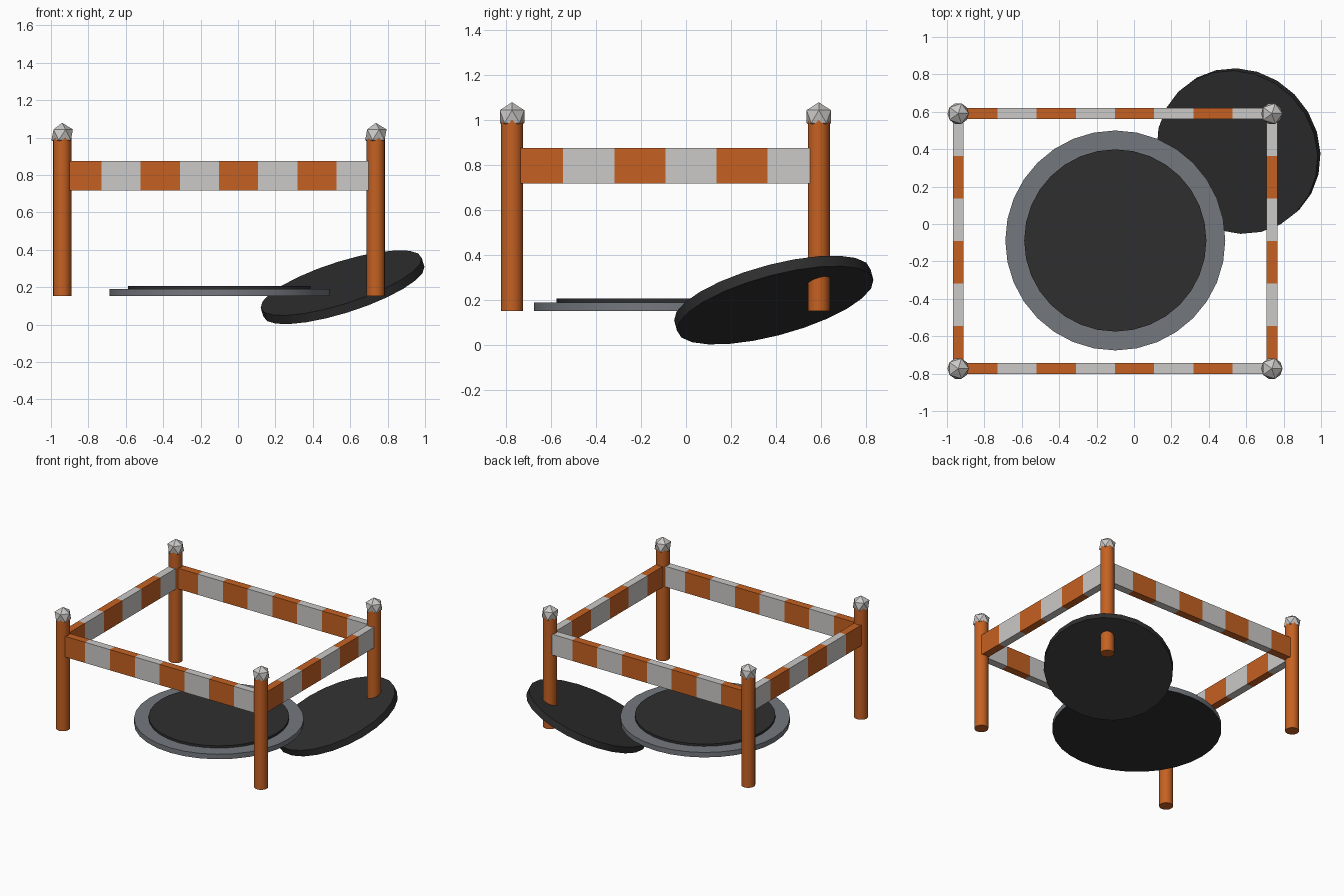
import bpy, bmesh
from mathutils import Vector

if "Cube" in bpy.data.objects:
    bpy.data.objects.remove(bpy.data.objects["Cube"])


def material(name, rgb):
    m = bpy.data.materials.new(name)
    m.diffuse_color = (*rgb, 1)
    m.use_nodes = True
    m.node_tree.nodes["Principled BSDF"].inputs["Base Color"].default_value = m.diffuse_color
    return m


ORANGE = material("barrier orange", (0.56, 0.12, 0.016))
WHITE = material("reflective white", (0.60, 0.585, 0.57))
STEEL = material("ring grey", (0.175, 0.19, 0.21))
DARK = material("dark iron", (0.028, 0.028, 0.028))

X0, X1, Y0, Y1 = -0.94, 0.737, -0.773, 0.59   # post centre lines


def finish(name, bm, mats, smooth=False):
    bmesh.ops.recalc_face_normals(bm, faces=bm.faces)
    me = bpy.data.meshes.new(name)
    bm.to_mesh(me)
    bm.free()
    for m in mats:
        me.materials.append(m)
    ob = bpy.data.objects.new(name, me)
    bpy.context.collection.objects.link(ob)
    if smooth:
        bpy.ops.object.select_all(action='DESELECT')
        ob.select_set(True)
        bpy.context.view_layer.objects.active = ob
        bpy.ops.object.shade_smooth_by_angle()
    return ob


def cylinder(name, x, y, z0, z1, r, sides, mats):
    bm = bmesh.new()
    bmesh.ops.create_cone(bm, cap_ends=True, segments=sides, radius1=r,
                          radius2=r, depth=z1 - z0)
    ob = finish(name, bm, mats, smooth=True)
    ob.location = (x, y, (z0 + z1) / 2)
    return ob


def rail(name, start, end, count):
    """Square-section bar cut into equal stripes, orange first."""
    a, b = Vector((*start, 0.797)), Vector((*end, 0.797))
    side = (b - a).normalized().cross(Vector((0, 0, 1))) * 0.029
    up = Vector((0, 0, 0.079))
    bm = bmesh.new()
    rings = []
    for i in range(count + 1):
        p = a.lerp(b, i / count)
        rings.append([bm.verts.new(p + s * side + t * up)
                      for s, t in ((-1, -1), (1, -1), (1, 1), (-1, 1))])
    for i in range(count):
        for k in range(4):
            n = (k + 1) % 4
            f = bm.faces.new((rings[i][k], rings[i][n],
                              rings[i + 1][n], rings[i + 1][k]))
            f.material_index = i % 2
    bm.faces.new(rings[0])
    bm.faces.new(rings[-1]).material_index = (count - 1) % 2
    finish(name, bm, [ORANGE, WHITE])


# Four posts with faceted caps
for side, x in (("left", X0), ("right", X1)):
    for end, y in (("front", Y0), ("back", Y1)):
        cylinder(f"{end}_{side}_post", x, y, 0.152, 1.0, 0.049, 16, [ORANGE])
        bm = bmesh.new()
        bmesh.ops.create_icosphere(bm, subdivisions=1, radius=0.064)
        cap = finish(f"{end}_{side}_cap", bm, [WHITE])
        cap.location = (x, y, 1.015)

# Striped rails between the posts
rail("front_rail", (X0, Y0), (X1, Y0), 8)
rail("back_rail", (X0, Y1), (X1, Y1), 8)
rail("left_rail", (X0, Y0), (X0, Y1), 6)
rail("right_rail", (X1, Y0), (X1, Y1), 6)

# Opening: grey ring with a dark underside, and the dark hole disc on top
ring = cylinder("opening_ring", -0.10, -0.088, 0.152, 0.19, 0.588, 32, [STEEL, DARK])
for p in ring.data.polygons:
    p.material_index = int(p.normal.z < -0.5)
cylinder("opening_hole", -0.10, -0.088, 0.185, 0.207, 0.487, 32, [DARK])

# Removed lid, leaning up towards the back right
lid = cylinder("leaning_lid", 0.559, 0.39, 0.177, 0.227, 0.451, 24, [DARK])
tilt = Vector((0, 0, 1)).rotation_difference(Vector((-0.295, -0.25, 0.922)))
lid.rotation_euler = tilt.to_euler()
lid.location.z = 0.2
